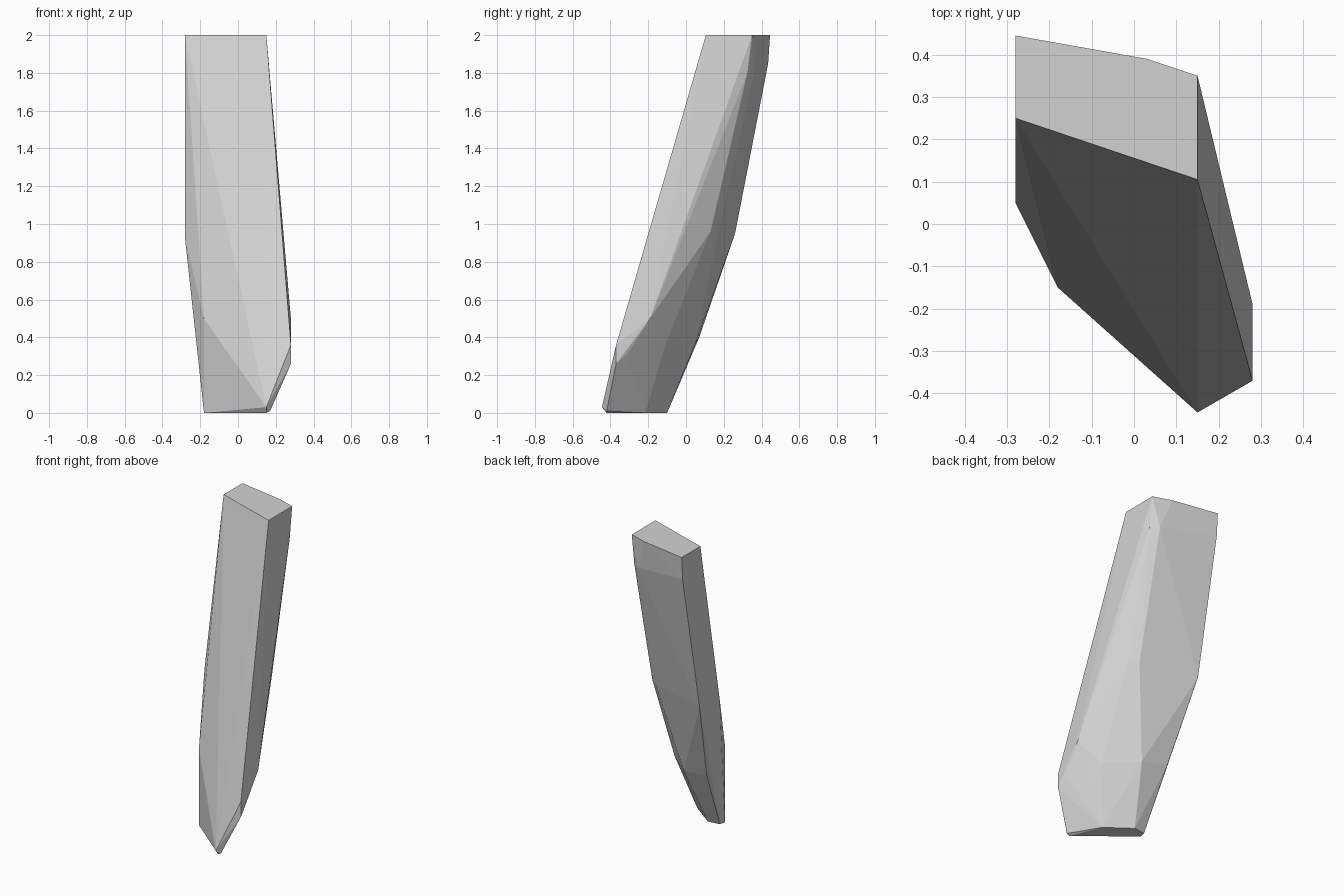
import bpy
import bmesh

cube = bpy.data.objects.get("Cube")
if cube:
    bpy.data.objects.remove(cube, do_unlink=True)

# One plain stone colour
stone = bpy.data.materials.new("pale_grey_stone")
stone.use_nodes = True
grey = (0.65, 0.65, 0.65, 1)
stone.diffuse_color = grey
stone.node_tree.nodes["Principled BSDF"].inputs["Base Color"].default_value = grey

# Corners of the leaning shard, ring by ring
flat_top = [(-.28, .25, 2), (.15, .105, 2), (.15, .35, 2), (.03, .39, 2), (-.28, .445, 2)]
upper_bevel = [(.15, .325, 1.8), (.1, .36, 1.8), (-.28, .435, 1.85)]
middle = [(-.28, .05, .92), (-.28, .26, .95), (.1, .17, .95), (.155, .13, .96)]
lower = [(-.18, -.15, .5), (.28, -.19, .5), (.21, -.13, .5), (.28, -.37, .36),
         (.16, -.11, .36), (-.02, .05, .37), (-.2, .07, .4)]
toe = [(.28, -.37, .26), (.27, -.31, .31), (.15, -.445, .03), (.17, -.42, .01)]
foot = [(-.18, -.15, 0), (-.17, -.11, 0), (-.09, -.1, 0), (.066, -.215, 0), (.15, -.42, 0)]

# Wrap the corners in a faceted skin
bm = bmesh.new()
for ring in (flat_top, upper_bevel, middle, lower, toe, foot):
    for corner in ring:
        bm.verts.new(corner)
hull = bmesh.ops.convex_hull(bm, input=bm.verts[:])
loose = [v for v in bm.verts if not v.link_faces]
bmesh.ops.delete(bm, geom=loose, context="VERTS")
bmesh.ops.dissolve_limit(bm, angle_limit=0.01, verts=bm.verts[:], edges=bm.edges[:])
bmesh.ops.recalc_face_normals(bm, faces=bm.faces[:])

mesh = bpy.data.meshes.new("rock_shard")
bm.to_mesh(mesh)
bm.free()
mesh.materials.append(stone)
shard = bpy.data.objects.new("rock_shard", mesh)
bpy.context.collection.objects.link(shard)
